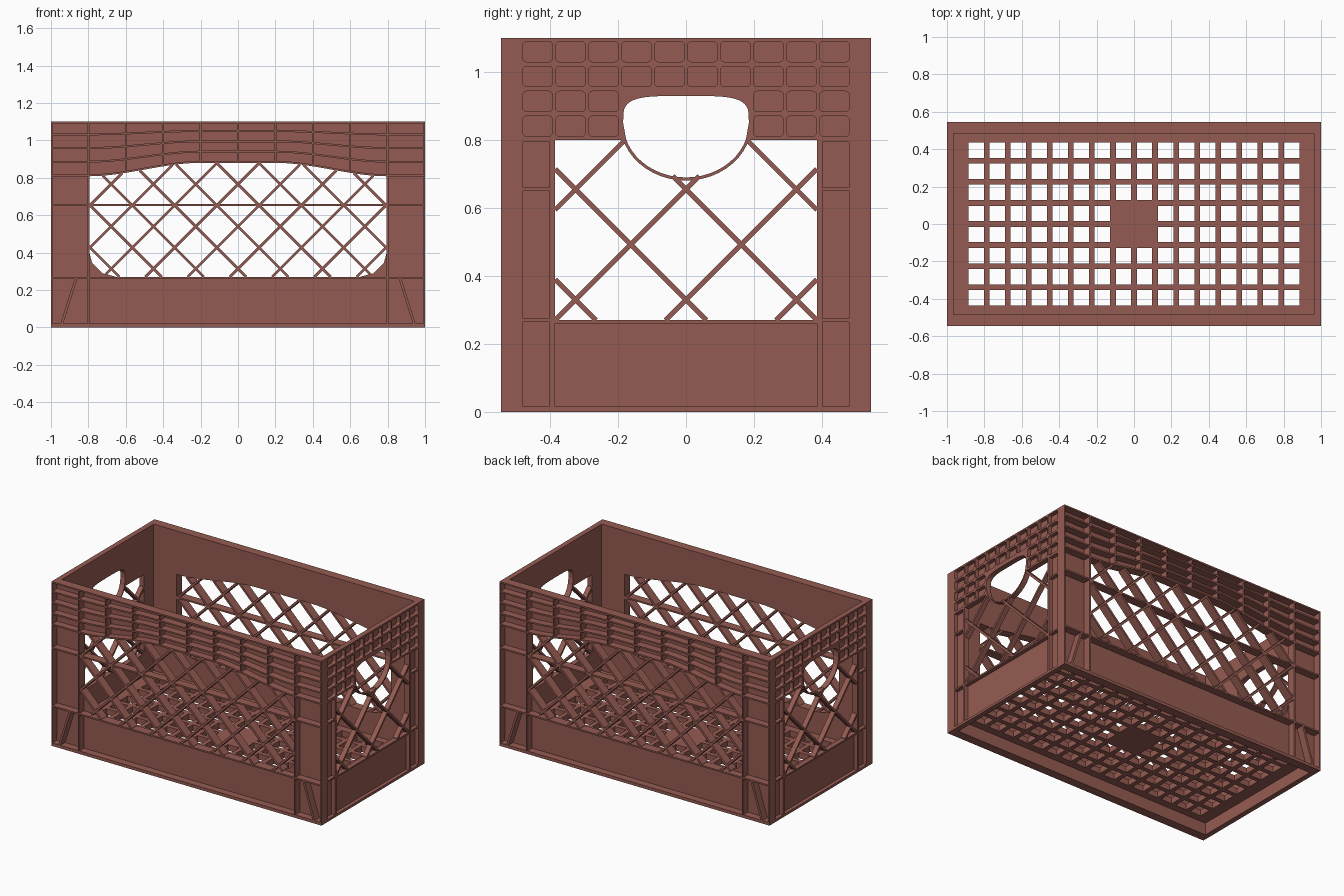
import bpy, bmesh, math
from mathutils import Matrix, Vector

cube = bpy.data.objects.get("Cube")
if cube:
    bpy.data.objects.remove(cube, do_unlink=True)

COLOUR = (0.30, 0.105, 0.085, 1)
mat = bpy.data.materials.new("brick_red_plastic")
mat.use_nodes = True
mat.diffuse_color = COLOUR
mat.node_tree.nodes["Principled BSDF"].inputs["Base Color"].default_value = COLOUR

HX, HY, H = 1.0, 0.545, 1.1      # half length, half width, height
LONG_D, END_D = 0.06, 0.035      # wall depths
SKIN = 0.01                      # sheet thickness
RIB = 0.01                       # rib thickness
LOW, MID, SILL = 0.27, 0.655, 0.80


def prism(bm, outer, d0, d1, holes=()):
    """Outline with holes in the wall plane, given a depth."""
    edges = []
    for loop in (outer, *holes):
        vs = [bm.verts.new((u, v, d0)) for u, v in loop]
        edges += [bm.edges.new((vs[i - 1], vs[i])) for i in range(len(vs))]
    fill = bmesh.ops.triangle_fill(bm, edges=edges, use_beauty=True, normal=(0, 0, 1))
    faces = [g for g in fill["geom"] if isinstance(g, bmesh.types.BMFace)]
    ext = bmesh.ops.extrude_face_region(bm, geom=faces, use_keep_orig=True)
    top = [g for g in ext["geom"] if isinstance(g, bmesh.types.BMVert)]
    bmesh.ops.translate(bm, verts=top, vec=(0, 0, d1 - d0))


def rect(u0, u1, v0, v1):
    return [(u0, v0), (u1, v0), (u1, v1), (u0, v1)]


def bar(bm, a, b, width, d0, d1):
    a, b = Vector(a), Vector(b)
    t = (b - a).normalized() * width / 2
    n = Vector((-t.y, t.x))
    prism(bm, [a - n, b - n, b + n, a + n], d0, d1)


def rounded(u0, u1, v0, v1, r):
    pts = []
    for cu, cv, start in ((u1 - r, v1 - r, 0), (u0 + r, v1 - r, 90),
                          (u0 + r, v0 + r, 180), (u1 - r, v0 + r, 270)):
        for step in range(4):
            a = math.radians(start + 30 * step)
            pts.append((cu + r * math.cos(a), cv + r * math.sin(a)))
    return pts


def lattice(bm, outline, spacing, centre_v, width, depth):
    """Diagonal bars in both directions, trimmed to an outline."""
    for slope in (1, -1):
        for k in range(-12, 13):
            c = k * spacing
            side = [u - slope * (v - centre_v) - c for u, v in outline]
            hits = []
            for i, p in enumerate(outline):
                s0, s1 = side[i - 1], side[i]
                if (s0 < 0) != (s1 < 0):
                    hits.append(Vector(outline[i - 1]).lerp(Vector(p), s0 / (s0 - s1)))
            hits.sort(key=lambda p: p.y)
            for a, b in zip(hits[::2], hits[1::2]):
                if (b - a).length > 0.02:
                    bar(bm, a, b, width, 0.002, depth)


def finish(name, bm, matrix=None):
    if matrix:
        bm.transform(matrix)
    bmesh.ops.recalc_face_normals(bm, faces=bm.faces)
    mesh = bpy.data.meshes.new(name)
    bm.to_mesh(mesh)
    bm.free()
    mesh.materials.append(mat)
    bpy.context.collection.objects.link(bpy.data.objects.new(name, mesh))


# Arched edge lines of the long walls
def arch(u, k):
    t = min(max((0.8 - abs(u)) / 0.6, 0), 1)
    return H - k * (0.073 - 0.018 * t * t * (3 - 2 * t))


def arch_line(u_max, k, n=32):
    us = [u_max * (2 * i / n - 1) for i in range(n + 1)]
    return [(u, arch(u, k)) for u in us]


# Long wall opening: rounded below, arched above
lower = [p for p in rounded(-0.8, 0.8, LOW, 1.0, 0.15) if p[1] < 0.5]
long_hole = lower + arch_line(0.8, 4)[::-1]

# Hand hole outline: flat rounded top and half-ellipse bottom
hand = []
for i in range(48):
    a = 2 * math.pi * i / 48
    c, s = math.cos(a), math.sin(a)
    if s >= 0:
        hand.append((0.185 * math.copysign(abs(c) ** 0.5, c), 0.85 + 0.08 * s ** 0.5))
    else:
        hand.append((0.185 * c, 0.85 + 0.16 * s))
ring = [(u * 1.05, 0.82 + (v - 0.82) * 1.07) for u, v in hand]
hand_top = sorted([p for p in hand[:25]], key=lambda p: -p[0])
hand_top = [(0.176, SILL)] + hand_top + [(-0.176, SILL)]
hand_low = [p for p in hand[25:] if p[1] < SILL]
end_low = rect(-0.385, 0.385, LOW, SILL)
end_hole = end_low[:3] + hand_top + end_low[3:]
end_net = end_low[:3] + [(0.176, SILL)] + hand_low[::-1] + [(-0.176, SILL)] + end_low[3:]


def long_wall(name, matrix):
    bm = bmesh.new()
    prism(bm, rect(-HX, HX, 0, H), LONG_D - SKIN, LONG_D, [long_hole])
    finish(name + "_panel", bm, matrix)

    bm = bmesh.new()
    for v0, v1 in ((0, 0.02), (LOW - RIB, LOW), (H - RIB, H)):
        prism(bm, rect(-HX, HX, v0, v1), 0, LONG_D)
    for k in range(1, 5):
        line = arch_line(HX, k, 40)
        prism(bm, line + [(u, v + RIB) for u, v in line[::-1]], 0, LONG_D - SKIN)
    for i in range(-4, 5):
        u = i * 0.2
        v0 = 0 if abs(i) == 4 else arch(u, 4)
        prism(bm, rect(u - RIB / 2, u + RIB / 2, v0, H), 0, LONG_D)
    for s in (1, -1):
        u0, u1 = sorted((0.8 * s, HX * s))
        prism(bm, rect(u0, u1, MID - RIB / 2, MID + RIB / 2), 0, LONG_D)
        bar(bm, (0.945 * s, 0.01), (0.865 * s, LOW - 0.005), 0.014, 0, LONG_D)
    finish(name + "_ribs", bm, matrix)

    bm = bmesh.new()
    lattice(bm, long_hole, 0.226, 0.54, 0.014, LONG_D)
    prism(bm, rect(-0.8, 0.8, MID - RIB / 2, MID + RIB / 2), 0.002, LONG_D)
    finish(name + "_lattice", bm, matrix)


def end_wall(name, matrix):
    bm = bmesh.new()
    prism(bm, rect(-0.49, 0.49, 0, H), END_D - SKIN, END_D, [end_hole])
    for s in (1, -1):  # flat corner plates
        u0, u1 = sorted((0.48 * s, HY * s))
        prism(bm, rect(u0, u1, 0, H), 0, 0.007)
    finish(name + "_panel", bm, matrix)

    # Upper band of rounded pockets around the hand hole
    bm = bmesh.new()
    pockets = []
    for row in range(4):
        for col in range(10):
            u, v = (col - 4.5) * 0.097, 1.06 - row * 0.073
            if row < 2 or abs(u) > 0.2:
                pockets.append(rounded(u - 0.044, u + 0.044, v - 0.03, v + 0.03, 0.012))
    band = [(0.49, SILL), (0.49, H), (-0.49, H), (-0.49, SILL)] + hand_top[::-1]
    prism(bm, band, 0, END_D - SKIN, pockets)
    finish(name + "_pocket_band", bm, matrix)

    bm = bmesh.new()
    prism(bm, rect(-HY, HY, 0, 0.016), 0, END_D)
    prism(bm, rect(-0.39, 0.39, LOW - RIB, LOW), 0, END_D)
    for s in (1, -1):
        for a, b in ((0.385, 0.402), (0.48, 0.49)):
            u0, u1 = sorted((a * s, b * s))
            prism(bm, rect(u0, u1, 0, SILL), 0, END_D)
        u0, u1 = sorted((0.39 * s, 0.485 * s))
        for v in (LOW, MID, SILL):
            prism(bm, rect(u0, u1, v - RIB / 2, v + RIB / 2), 0, END_D)
    finish(name + "_ribs", bm, matrix)

    bm = bmesh.new()
    prism(bm, ring, 0, END_D, [hand])
    finish(name + "_handle_rim", bm, matrix)

    bm = bmesh.new()
    lattice(bm, end_net, 0.325, 0.33, 0.014, END_D)
    finish(name + "_lattice", bm, matrix)


# Wall plane (u, v, depth) mapped onto the front and left faces, then turned
front = Matrix(((1, 0, 0, 0), (0, 0, 1, -HY), (0, 1, 0, 0), (0, 0, 0, 1)))
left = Matrix(((0, 0, -1, HX), (1, 0, 0, 0), (0, 1, 0, 0), (0, 0, 0, 1)))
turn = Matrix.Rotation(math.pi, 4, "Z")
long_wall("front", front)
long_wall("back", turn @ front)
end_wall("left", left)
end_wall("right", turn @ left)

# Floor grid, raised above the bottom lip
PITCH, Z0, Z1 = 0.1125, 0.08, 0.12
bm = bmesh.new()
prism(bm, rect(-0.97, 0.97, -0.49, 0.49), Z0, Z1, [rect(-0.885, 0.885, -0.435, 0.435)])
prism(bm, rect(-0.128, 0.128, -0.125, 0.125), Z0, Z1)
for i in range(-7, 8):
    prism(bm, rect(i * PITCH - 0.015, i * PITCH + 0.015, -0.436, 0.436), Z0, Z1)
for i in range(-3, 4):
    prism(bm, rect(-0.886, 0.886, i * PITCH - 0.015, i * PITCH + 0.015), Z0, Z1)
finish("floor_grid", bm)
